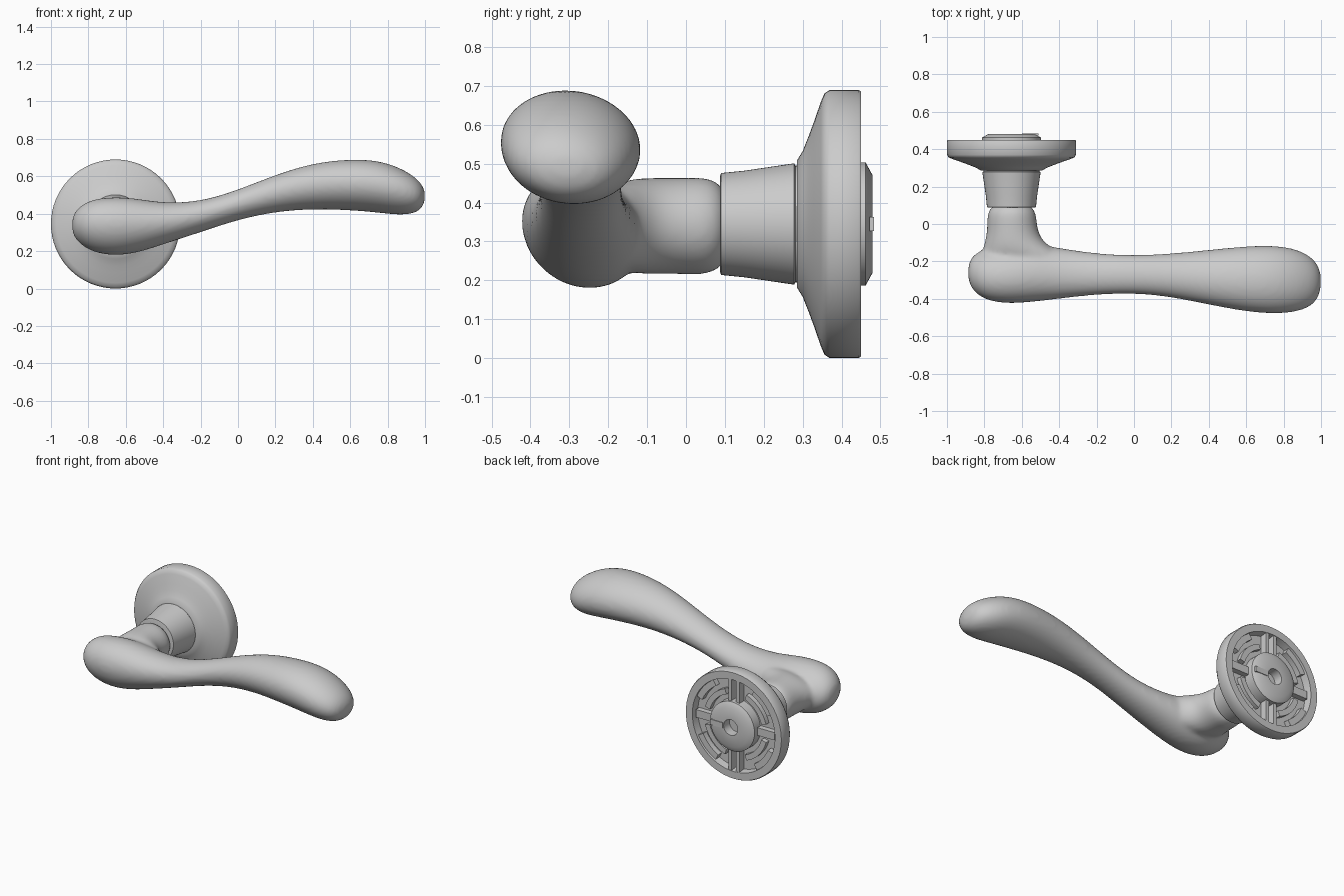
import bpy, bmesh
from math import sin, cos, pi, radians

if "Cube" in bpy.data.objects:
    bpy.data.objects.remove(bpy.data.objects["Cube"], do_unlink=True)

CX, CZ = -0.655, 0.345     # axis of rose and neck

metal = bpy.data.materials.new("satin grey metal")
metal.use_nodes = True
metal.diffuse_color = (0.6, 0.6, 0.6, 1)
metal.node_tree.nodes["Principled BSDF"].inputs["Base Color"].default_value = (0.6, 0.6, 0.6, 1)


def loft(name, rings, closed=False):
    """Skin a list of equal point rings, capping the ends unless closed."""
    bm = bmesh.new()
    loops = [[bm.verts.new(p) for p in ring] for ring in rings]
    n = len(loops[0])
    pairs = list(zip(loops, loops[1:])) + ([(loops[-1], loops[0])] if closed else [])
    for a, b in pairs:
        for i in range(n):
            j = (i + 1) % n
            bm.faces.new((a[i], a[j], b[j], b[i]))
    if not closed:
        bm.faces.new(loops[0])
        bm.faces.new(loops[-1])
    bmesh.ops.recalc_face_normals(bm, faces=bm.faces)
    mesh = bpy.data.meshes.new(name)
    bm.to_mesh(mesh)
    bm.free()
    mesh.materials.append(metal)
    ob = bpy.data.objects.new(name, mesh)
    bpy.context.collection.objects.link(ob)
    return ob


def smooth(ob, angle=35):
    bpy.ops.object.select_all(action='DESELECT')
    ob.select_set(True)
    bpy.context.view_layer.objects.active = ob
    bpy.ops.object.shade_smooth_by_angle(angle=radians(angle))


def circle(r, y, n=64):
    return [(CX + r * cos(2 * pi * i / n), y, CZ + r * sin(2 * pi * i / n)) for i in range(n)]


def lathe(name, profile, closed=False):
    ob = loft(name, [circle(r, y) for r, y in profile], closed)
    smooth(ob)
    return ob


def arc_block(name, r0, r1, y0, y1, start, end, steps=10):
    """Curved block on the back of the rose, angles in degrees."""
    rings = []
    for i in range(steps + 1):
        a = radians(start + (end - start) * i / steps)
        rings.append([(CX + r * cos(a), y, CZ + r * sin(a))
                      for r, y in ((r0, y0), (r1, y0), (r1, y1), (r0, y1))])
    return loft(name, rings)


def box(name, x, y, z, sx, sy, sz):
    rings = [[(x + i * sx / 2, y + j * sy / 2, z + k * sz / 2)
              for i, j in ((-1, -1), (1, -1), (1, 1), (-1, 1))] for k in (-1, 1)]
    return loft(name, rings)


# Lever grip: x, then y and z extents of each oval section
sections = [
    (-.888, -.29, -.23, .31, .37), (-.87, -.35, -.17, .26, .42),
    (-.8, -.408, -.13, .2, .475), (-.68, -.427, -.11, .172, .492),
    (-.55, -.418, -.1, .185, .485), (-.4, -.4, -.128, .235, .457),
    (-.2, -.377, -.158, .3, .465), (0, -.37, -.168, .368, .528),
    (.2, -.39, -.158, .41, .61), (.4, -.432, -.138, .425, .673),
    (.6, -.47, -.117, .418, .694), (.75, -.482, -.113, .405, .687),
    (.87, -.472, -.132, .39, .646), (.95, -.44, -.175, .402, .596),
    (.985, -.395, -.22, .43, .555), (1.0, -.34, -.27, .47, .52)]
rings = []
for x, y0, y1, z0, z1 in sections:
    ry, rz = (y1 - y0) / 2, (z1 - z0) / 2
    ring = []
    for i in range(24):
        a = 2 * pi * i / 24
        ring.append((x, (y0 + y1) / 2 + ry * cos(a) - 0.12 * rz * sin(a), (z0 + z1) / 2 + rz * sin(a)))
    rings.append(ring)
lever = loft("lever", rings)

# Neck: flares towards the grip side where it runs into the lever
rings = []
for y, x0, x1, rz in ((.12, -.785, -.525, .129), (0, -.785, -.52, .125), (-.06, -.79, -.505, .125),
                      (-.1, -.8, -.475, .125), (-.14, -.81, -.42, .122), (-.18, -.82, -.34, .11),
                      (-.25, -.82, -.3, .1)):
    rings.append([((x0 + x1) / 2 + (x1 - x0) / 2 * cos(2 * pi * i / 24), y,
                   CZ - 0.005 + rz * sin(2 * pi * i / 24)) for i in range(24)])
neck = loft("neck", rings)

# Fuse lever and neck into one soft casting
bpy.ops.object.select_all(action='DESELECT')
neck.select_set(True)
lever.select_set(True)
bpy.context.view_layer.objects.active = lever
bpy.ops.object.join()
sub = lever.modifiers.new("round", 'SUBSURF')
sub.levels = sub.render_levels = 2
fuse = lever.modifiers.new("fuse", 'REMESH')
fuse.mode = 'VOXEL'
fuse.voxel_size = 0.012
fuse.use_smooth_shade = True
soft = lever.modifiers.new("soften", 'SMOOTH')
soft.factor = 0.5
soft.iterations = 10

# Collar between neck and rose
lathe("collar", [(.124, .088), (.131, .09), (.137, .15), (.156, .278), (.15, .281), (.15, .3)])

# Rose: dished front, hollow back
lathe("rose", [(.13, .285), (.163, .285), (.187, .3), (.225, .315), (.26, .328), (.315, .347),
               (.336, .356), (.345, .37), (.345, .443), (.341, .45), (.295, .45), (.29, .4), (.13, .4)],
      closed=True)

# Hub with spindle hole
lathe("hub", [(.05, .42), (.05, .48), (.125, .48), (.158, .462), (.158, .39), (.05, .39)], closed=True)
lathe("hub_floor", [(.14, .395), (.14, .42)])
box("hub_key", CX + .1, .478, CZ, .09, .012, .035)

# Springs, clips and ribs in the hollow back
for i, (a, b) in enumerate(((15, 70), (110, 165), (195, 250), (290, 345))):
    arc_block(f"spring_clip_{i + 1}", .19, .225, .39, .43, a, b)
    arc_block(f"rim_ledge_{i + 1}", .255, .3, .39, .436, a + 8, b - 12)
for side, label in ((1, "upper"), (-1, "lower")):
    for dx in (-.028, .028):
        box(f"{label}_rib", CX + dx, .42, CZ + side * .22, .022, .055, .16)
    box(f"{label}_stop", CX + side * .22, .415, CZ, .12, .04, .05)
